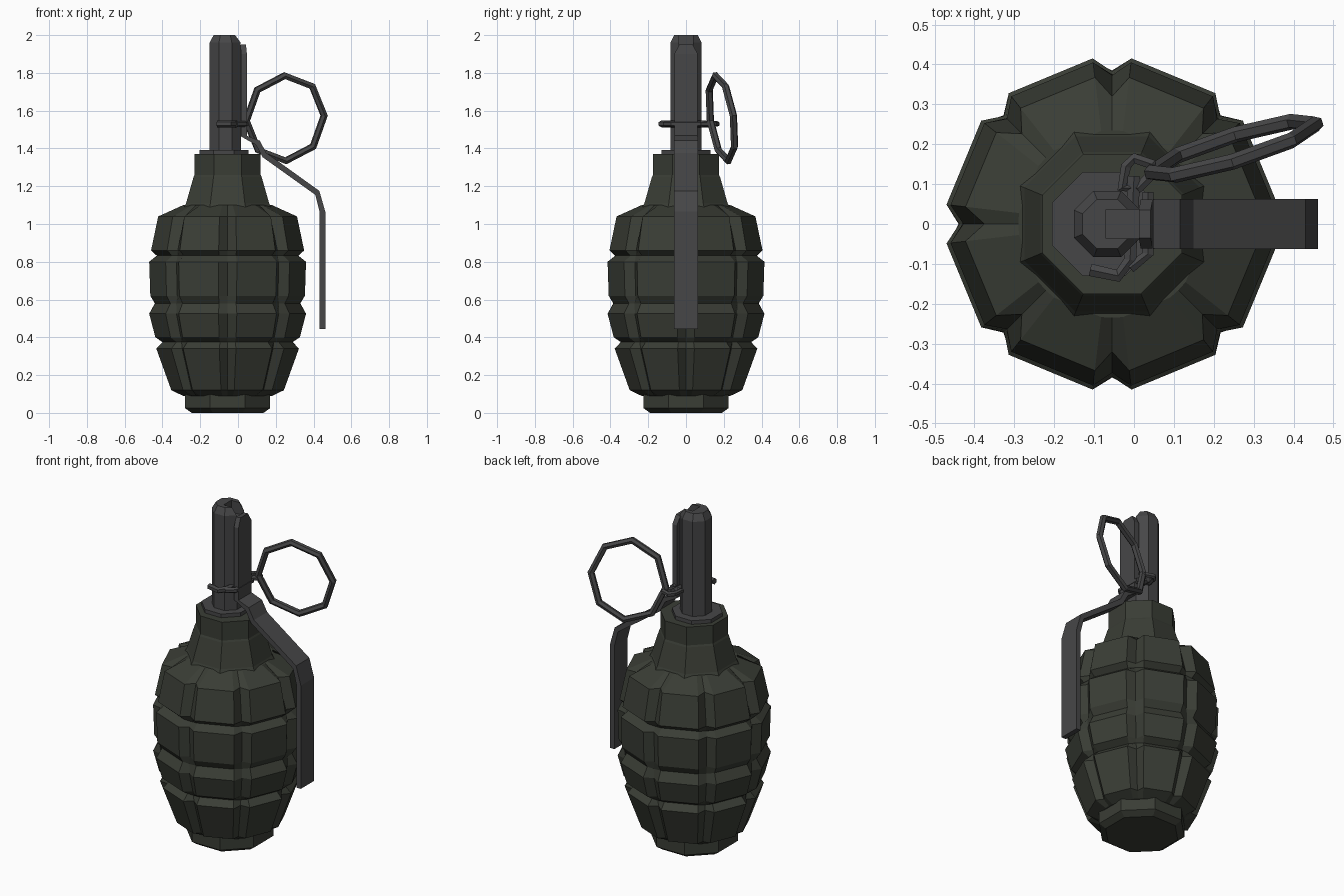
import bpy, bmesh, math
from mathutils import Vector, Matrix

if "Cube" in bpy.data.objects:
    bpy.data.objects.remove(bpy.data.objects["Cube"])

AXIS = -0.055


def material(name, rgb):
    m = bpy.data.materials.new(name)
    m.diffuse_color = (*rgb, 1)
    m.use_nodes = True
    m.node_tree.nodes["Principled BSDF"].inputs["Base Color"].default_value = m.diffuse_color
    return m


GREEN = material("dark_green", (0.042, 0.047, 0.036))
METAL = material("dark_metal", (0.062, 0.062, 0.064))


def make(name, verts, faces, mat):
    me = bpy.data.meshes.new(name)
    me.from_pydata(verts, [], faces)
    bm = bmesh.new()
    bm.from_mesh(me)
    bmesh.ops.recalc_face_normals(bm, faces=bm.faces)
    bm.to_mesh(me)
    bm.free()
    me.materials.append(mat)
    ob = bpy.data.objects.new(name, me)
    bpy.context.collection.objects.link(ob)
    return ob


def skin(name, rings, mat, closed=False):
    """Bridge equal-sized rings of points; cap the ends unless closed."""
    n, k = len(rings[0]), len(rings)
    faces = [(i * n + j, i * n + (j + 1) % n,
              (i + 1) % k * n + (j + 1) % n, (i + 1) % k * n + j)
             for i in range(k if closed else k - 1) for j in range(n)]
    if not closed:
        faces += [tuple(range(n)), tuple(range((k - 1) * n, k * n))]
    return make(name, [p for r in rings for p in r], faces, mat)


def lathe8(name, profile, mat, cx):
    """Octagonal lathe; radii are measured to the flats."""
    c = math.cos(math.pi / 8)
    return skin(name, [[(cx + r / c * math.cos(math.pi / 8 + i * math.pi / 4),
                         r / c * math.sin(math.pi / 8 + i * math.pi / 4), z)
                        for i in range(8)] for r, z in profile], mat)


def tube(name, path, radius, mat, closed=False, sides=6):
    """Mitred tube along a path."""
    pts = [Vector(p) for p in path]
    n, rings = len(pts), []
    ref = Vector((0, 0, 1))
    if closed:
        ref = (pts[1] - pts[0]).cross(pts[2] - pts[1]).normalized()
    for i, p in enumerate(pts):
        a = pts[i - 1] if (closed or i) else p
        b = pts[(i + 1) % n] if (closed or i < n - 1) else p
        t = (b - a).normalized()
        u = t.cross(ref).normalized()
        v = u.cross(t)
        ang = [math.pi / sides + 2 * math.pi * k / sides for k in range(sides)]
        rings.append([p + radius * (math.cos(q) * u + math.sin(q) * v) for q in ang])
    return skin(name, rings, mat, closed)


# Segmented body: plates (groove depth > 0) alternate with horizontal grooves
profile = [(0.235, 0.09, 0), (0.30, 0.12, 0.03), (0.38, 0.34, 0.04),
           (0.345, 0.375, 0), (0.385, 0.40, 0.035), (0.418, 0.525, 0.035),
           (0.385, 0.58, 0), (0.412, 0.62, 0.035), (0.418, 0.80, 0.035),
           (0.375, 0.832, 0), (0.408, 0.86, 0.035), (0.37, 1.04, 0.05),
           (0.235, 1.10, 0)]
half = math.radians(6.7)
rings = []
for r, z, depth in profile:
    ring = []
    for s in range(8):
        a = s * math.pi / 4
        for da, rr in ((-half, r), (0, r - depth), (half, r)):
            ring.append((AXIS + rr * math.cos(a + da), rr * math.sin(a + da), z))
    rings.append(ring)
skin("segmented_body", rings, GREEN)

# Base and neck
lathe8("base", [(0.19, 0), (0.225, 0.025), (0.225, 0.10)], GREEN, AXIS)
lathe8("neck", [(0.24, 1.07), (0.22, 1.11), (0.18, 1.25), (0.175, 1.26),
                (0.175, 1.37)], GREEN, AXIS)

# Fuse flange and post with an open slot on the lever side
lathe8("fuse_flange", [(0.13, 1.36), (0.13, 1.392)], METAL, -0.075)
post = lathe8("fuse_post", [(0.083, 1.385), (0.083, 1.96), (0.062, 2.0)], METAL, -0.067)
x0, x1, h = -0.07, 0.06, 0.036
slot = skin("slot_cutter", [[(x0, -h, z), (x1, -h, z), (x1, h, z), (x0, h, z)]
                            for z in (1.93, 2.1)], METAL)
slot.hide_render = True
slot.hide_set(True)
mod = post.modifiers.new("slot", 'BOOLEAN')
mod.operation = 'DIFFERENCE'
mod.solver = 'EXACT'
mod.object = slot

# Safety lever: strip swept along a bent path, (x, z, half width)
path = [(0.027, 1.95, 0.035), (0.032, 1.90, 0.062), (0.032, 1.465, 0.062),
        (0.105, 1.43, 0.063), (0.14, 1.365, 0.063), (0.42, 1.165, 0.063),
        (0.447, 1.065, 0.063), (0.447, 0.445, 0.063)]
rings = []
for i, (x, z, w) in enumerate(path):
    a, b = path[max(i - 1, 0)], path[min(i + 1, len(path) - 1)]
    t = Vector((b[0] - a[0], b[1] - a[1])).normalized() * 0.015
    nx, nz = -t.y, t.x
    rings.append([(x + nx, -w, z + nz), (x + nx, w, z + nz),
                  (x - nx, w, z - nz), (x - nx, -w, z - nz)])
skin("safety_lever", rings, METAL)

# Split pin: shaft, bent tail and eyelet
Z = 1.53
tube("pin_shaft", [(0.0, 0.12, Z), (-0.01, -0.09, Z), (-0.04, -0.13, Z),
                   (-0.11, -0.115, Z)], 0.018, METAL)
tube("pin_front_leg", [(0.035, 0.08, Z), (0.035, -0.075, Z), (-0.01, -0.11, Z)],
     0.016, METAL)
tube("pin_eyelet", [(-0.03, 0.09, Z), (-0.02, 0.145, Z), (0.0, 0.165, Z),
                    (0.045, 0.15, Z), (0.045, 0.125, Z), (0.01, 0.09, Z)],
     0.015, METAL, closed=True)

# Pull ring: octagonal, swung out and leaning
rot = Matrix.Rotation(math.radians(17), 3, 'Z') @ Matrix.Rotation(math.radians(8), 3, 'X')
centre = Vector((0.25, 0.19, 1.56))
tube("pull_ring", [centre + rot @ Vector((0.215 * math.cos(a), 0, 0.228 * math.sin(a)))
                   for a in (i * math.pi / 4 + 0.06 for i in range(8))],
     0.02, METAL, closed=True)
